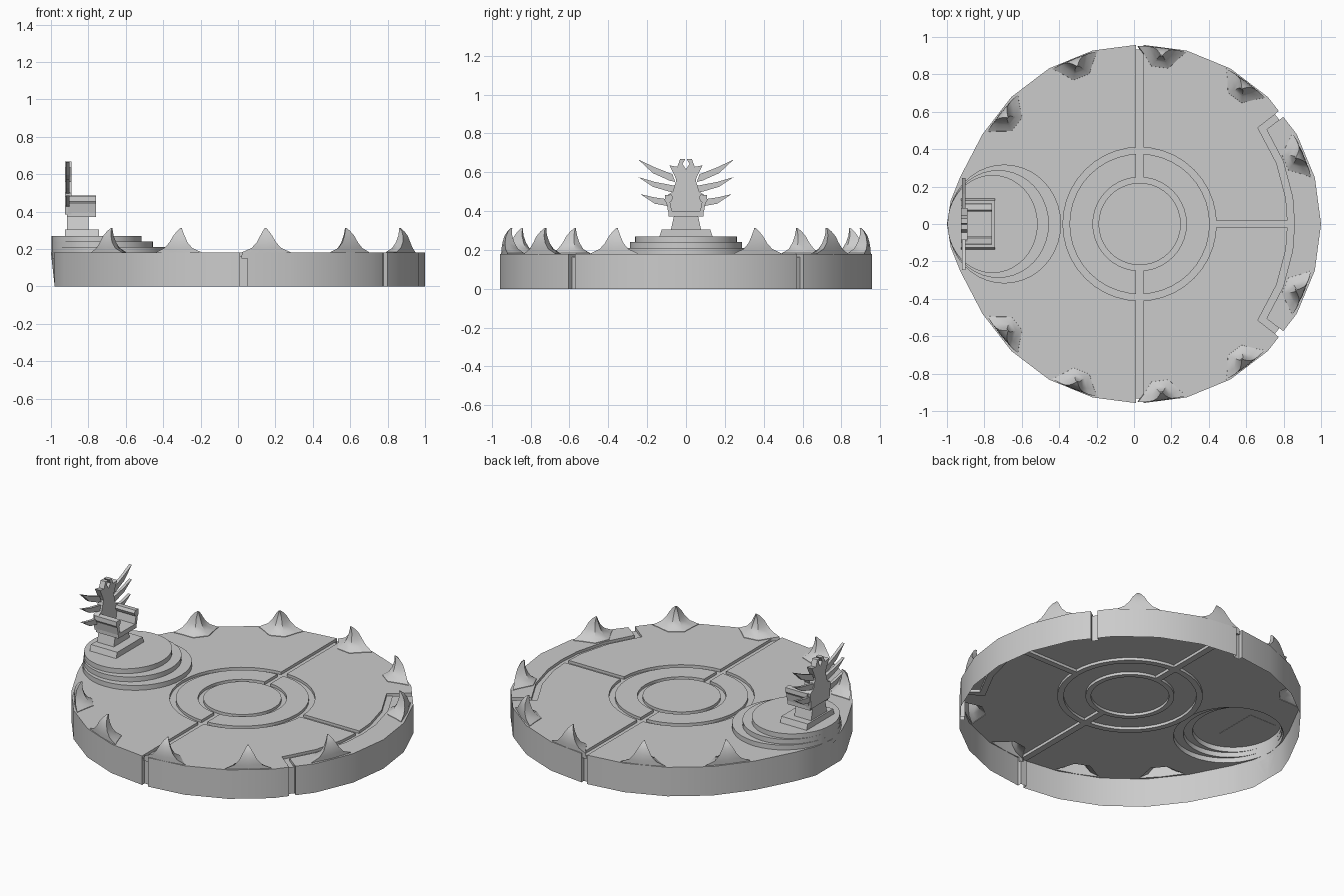
import bpy, bmesh
from math import sin, cos, pi, radians
from mathutils import Vector

if "Cube" in bpy.data.objects:
    bpy.data.objects.remove(bpy.data.objects["Cube"])

CX = 0.03   # arena centre in x


def loft(name, rings, cyclic=False):
    """Skin a list of equal-length point rings; cap the ends unless cyclic."""
    bm = bmesh.new()
    rows = [[bm.verts.new(p) for p in r] for r in rings]
    n = len(rows[0])
    for a, b in zip(rows, rows[1:] + (rows[:1] if cyclic else [])):
        for i in range(n):
            j = (i + 1) % n
            bm.faces.new((a[i], a[j], b[j], b[i]))
    if not cyclic:
        bm.faces.new(rows[0])
        bm.faces.new(rows[-1])
    bmesh.ops.recalc_face_normals(bm, faces=bm.faces)
    me = bpy.data.meshes.new(name)
    bm.to_mesh(me)
    bm.free()
    ob = bpy.data.objects.new(name, me)
    bpy.context.collection.objects.link(ob)
    return ob


def prism(name, pts, z0, z1):
    return loft(name, [[(x, y, z) for x, y in pts] for z in (z0, z1)])


def plate(name, pts, x0, x1):
    """Side profile in y,z extruded along x."""
    return loft(name, [[(x, y, z) for y, z in pts] for x in (x0, x1)])


def rect(x0, x1, y0, y1):
    return [(x0, y0), (x1, y0), (x1, y1), (x0, y1)]


def ellipse(cx, rx, ry, n=40):
    return [(cx + rx * cos(2 * pi * i / n), ry * sin(2 * pi * i / n)) for i in range(n)]


def ribbon(path, w):
    """Constant-width outline around an open path."""
    p = [Vector(q) for q in path]
    left, right = [], []
    for i, q in enumerate(p):
        d0 = (q - p[i - 1]).normalized() if i else (p[1] - q).normalized()
        d1 = (p[i + 1] - q).normalized() if i < len(p) - 1 else d0
        t = (d0 + d1).normalized()
        nrm = Vector((-t.y, t.x))
        k = w / 2 / max(0.4, t.dot(d0))
        left.append(tuple(q + nrm * k))
        right.append(tuple(q - nrm * k))
    return left + right[::-1]


def combine(target, tool, op):
    m = target.modifiers.new("bool", 'BOOLEAN')
    m.operation, m.object, m.solver = op, tool, 'EXACT'
    bpy.context.view_layer.objects.active = target
    bpy.ops.object.modifier_apply(modifier=m.name)
    bpy.data.objects.remove(tool)


# Arena body: 24-sided drum with a bulge behind the dais
outline = [(CX + 0.97 * cos(radians(a)), 0.96 * sin(radians(a))) for a in range(0, 165, 15)]
outline += [(-0.93, 0.25), (-0.98, 0.125), (-1, 0), (-0.98, -0.125), (-0.93, -0.25)]
outline += [(x, -y) for x, y in outline[10:0:-1]]
arena = loft("arena_body", [[(max(x, -0.98), y, 0) for x, y in outline],
                            [(x, y, 0.18) for x, y in outline]])

# Floor grooves: two rings, spokes and the curved channel on the right
G0, G1 = 0.163, 0.25
for ro, ri in ((0.25, 0.22), (0.41, 0.375)):
    ring = [[(x, y, z) for x, y in ellipse(CX, r, r)]
            for r, z in ((ro, G1), (ri, G1), (ri, G0), (ro, G0))]
    combine(arena, loft("groove", ring, True), 'DIFFERENCE')
for s in (1, -1):
    lo, hi = sorted((0.235 * s, 1.1 * s))
    combine(arena, prism("groove", rect(CX - 0.02, CX + 0.02, lo, hi), G0, G1), 'DIFFERENCE')
combine(arena, prism("groove", rect(CX + 0.39, 0.84, -0.018, 0.018), G0, G1), 'DIFFERENCE')
half = [(0.83, 0.14), (0.78, 0.33), (0.685, 0.51), (0.86, 0.645)]
channel = [(x, -y) for x, y in half[::-1]] + [(0.84, 0)] + half
combine(arena, prism("groove", ribbon(channel, 0.036), G0, G1), 'DIFFERENCE')

# Vertical slots in the outer wall where grooves reach the rim
for s in (1, -1):
    for path in ([(CX, 0.932 * s), (CX, 1.1 * s)],
                 [(0.765, 0.572 * s), (0.86, 0.645 * s)]):
        combine(arena, prism("slot", ribbon(path, 0.0395), -0.05, 0.3), 'DIFFERENCE')

# Dais: three stepped discs touching the rear wall
for cx, rx, ry, top in ((-0.693, 0.303, 0.318, 0.21), (-0.7255, 0.2705, 0.288, 0.24),
                        (-0.756, 0.241, 0.262, 0.27)):
    combine(arena, prism("dais_step", ellipse(cx, rx, ry), 0.15, top), 'UNION')


# Claw-like rim spikes leaning inwards
def spike(angle):
    a = radians(angle)
    rad, tan = Vector((cos(a), sin(a))), Vector((-sin(a), cos(a)))
    rings = []
    # height, half width, outer radius, inner radius
    for z, w, ro, ri in ((0.15, 0.135, 0.951, 0.84), (0.183, 0.13, 0.951, 0.845),
                         (0.205, 0.08, 0.951, 0.875), (0.235, 0.052, 0.948, 0.892),
                         (0.27, 0.033, 0.94, 0.903), (0.295, 0.017, 0.926, 0.905),
                         (0.312, 0.004, 0.91, 0.902)):
        sag = w * w * 0.5
        prof = [(ro - sag, w), (ro, 0), (ro - sag, -w), (ri * .4 + ro * .6, -w * .75),
                (ri, -w * .35), (ri, w * .35), (ri * .4 + ro * .6, w * .75)]
        rings.append([(CX + rad.x * r + tan.x * t, rad.y * r + tan.y * t, z) for r, t in prof])
    return loft("rim_spike", rings)


for ang in (23, 53, 82.6, 111.6, 141):
    for s in (1, -1):
        combine(arena, spike(ang * s), 'UNION')

# Open the underside so the arena is a hollow shell
bm = bmesh.new()
bm.from_mesh(arena.data)
under = [f for f in bm.faces if all(v.co.z < 0.002 for v in f.verts)]
bmesh.ops.delete(bm, geom=under, context='FACES')
bm.to_mesh(arena.data)
bm.free()
bpy.ops.object.select_all(action='DESELECT')
arena.select_set(True)
bpy.context.view_layer.objects.active = arena
bpy.ops.object.shade_smooth_by_angle(angle=radians(30))

# Throne plinth, pedestal and seat
plate("throne_plinth", [(-0.137, 0.268), (0.137, 0.268), (0.125, 0.305), (-0.125, 0.305)], -0.925, -0.743)
plate("throne_pedestal", [(-0.078, 0.303), (0.078, 0.303), (0.062, 0.375), (-0.062, 0.375)], -0.915, -0.8)
plate("throne_seat", [(-0.09, 0.372), (0.09, 0.372), (0.09, 0.4), (-0.09, 0.4)], -0.915, -0.76)

# Armrests with rolled tops
arm = [(0.072, 0.395), (0.092, 0.395), (0.1, 0.44), (0.11, 0.455), (0.108, 0.482),
       (0.075, 0.485), (0.066, 0.468), (0.074, 0.452), (0.082, 0.445)]
for s, side in ((1, "left"), (-1, "right")):
    plate("throne_arm_" + side, [(y * s, z) for y, z in arm], -0.91, -0.76)

# Throne back: horned halves leaving a diamond gap at the top
back = [(0, 0.385), (0.09, 0.385), (0.1, 0.48), (0.068, 0.5), (0.05, 0.56), (0.06, 0.585),
        (0.085, 0.635), (0.045, 0.628), (0.03, 0.668), (0.004, 0.668), (0.018, 0.642), (0, 0.615)]
blades = ([(0.055, 0.55), (0.085, 0.557), (0.17, 0.595), (0.245, 0.665), (0.16, 0.625), (0.07, 0.59)],
          [(0.055, 0.495), (0.085, 0.5), (0.17, 0.525), (0.245, 0.575), (0.16, 0.55), (0.055, 0.53)],
          [(0.09, 0.425), (0.16, 0.438), (0.235, 0.487), (0.16, 0.47), (0.09, 0.46)])
for s, side in ((1, "left"), (-1, "right")):
    plate("throne_back_" + side, [(y * s, z) for y, z in back], -0.925, -0.89)
    for i, b in enumerate(blades):
        plate(f"throne_blade_{side}_{i + 1}", [(y * s, z) for y, z in b], -0.92, -0.902)
